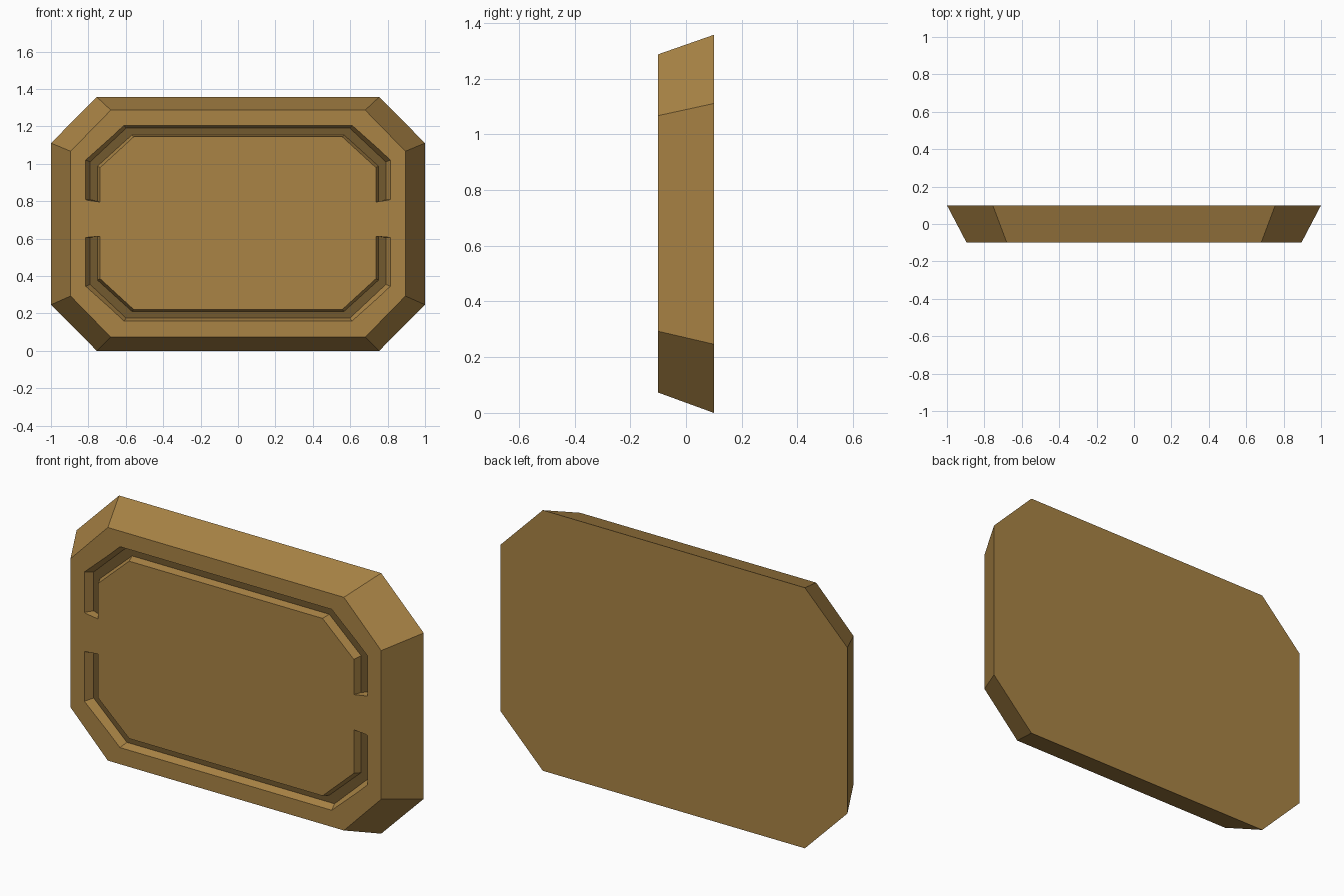
import bpy, bmesh

if "Cube" in bpy.data.objects:
    bpy.data.objects.remove(bpy.data.objects["Cube"])


def material(name, rgb):
    m = bpy.data.materials.new(name)
    m.diffuse_color = (*rgb, 1)
    m.use_nodes = True
    m.node_tree.nodes["Principled BSDF"].inputs["Base Color"].default_value = m.diffuse_color
    return m


MATS = [material("tan_brown", (0.40, 0.23, 0.06)),
        material("dark_brown_groove", (0.17, 0.10, 0.028))]


def make_object(name, bm):
    bmesh.ops.recalc_face_normals(bm, faces=bm.faces)
    me = bpy.data.meshes.new(name)
    bm.to_mesh(me)
    bm.free()
    for m in MATS:
        me.materials.append(m)
    ob = bpy.data.objects.new(name, me)
    bpy.context.collection.objects.link(ob)
    return ob


# Bevelled octagonal plaque: wide back, narrower front
def octagon(w, cw, h, ch, y, zc):
    return [(x, y, zc + z) for x, z in
            [(w, -ch), (w, ch), (cw, h), (-cw, h),
             (-w, ch), (-w, -ch), (-cw, -h), (cw, -h)]]


bm = bmesh.new()
back = [bm.verts.new(p) for p in octagon(1.0, 0.755, 0.6785, 0.432, 0.1, 0.6785)]
front = [bm.verts.new(p) for p in octagon(0.895, 0.68, 0.607, 0.387, -0.1, 0.680)]
bm.faces.new(back)
bm.faces.new(front)
for i in range(8):
    j = (i + 1) % 8
    bm.faces.new((back[i], back[j], front[j], front[i]))
plaque = make_object("plaque", bm)

# Groove cross-section rails: width, corner width, height, corner height
LIP_Y, FLOOR_Y, TOP_Y, ZC = -0.1, -0.06, -0.12, 0.6825
OUT_LIP, OUT_FLOOR = (0.815, 0.61, 0.523, 0.337), (0.79, 0.598, 0.508, 0.328)
IN_FLOOR, IN_LIP = (0.752, 0.568, 0.471, 0.304), (0.737, 0.557, 0.462, 0.297)


def extend(lip, floor):
    # continue the sloped wall past the front surface
    t = (LIP_Y - TOP_Y) / (FLOOR_Y - LIP_Y)
    return tuple(a + (a - b) * t for a, b in zip(lip, floor))


def groove(name, side, end_out, end_in):
    bm = bmesh.new()
    rails = []
    for (w, cw, h, ch), y, e in [(extend(OUT_LIP, OUT_FLOOR), TOP_Y, end_out),
                                 (OUT_FLOOR, FLOOR_Y, end_out),
                                 (IN_FLOOR, FLOOR_Y, end_in),
                                 (extend(IN_LIP, IN_FLOOR), TOP_Y, end_in)]:
        half = [(w, e), (w, ch), (cw, h)]
        path = half + [(-x, z) for x, z in reversed(half)]
        rails.append([bm.verts.new((x, y, ZC + side * z)) for x, z in path])
    for k in range(4):
        a, b = rails[k], rails[(k + 1) % 4]
        for i in range(5):
            f = bm.faces.new((a[i], a[i + 1], b[i + 1], b[i]))
            f.material_index = 1 if k == 1 else 0
    for i in (0, 5):
        bm.faces.new([r[i] for r in rails])
    cutter = make_object(name, bm)
    cutter.hide_render = True
    cutter.hide_viewport = True
    cut = plaque.modifiers.new(name, 'BOOLEAN')
    cut.operation = 'DIFFERENCE'
    cut.solver = 'EXACT'
    cut.object = cutter


# Upper and lower engraved channels
groove("upper_groove_cutter", 1, 0.126, 0.113)
groove("lower_groove_cutter", -1, 0.078, 0.070)
